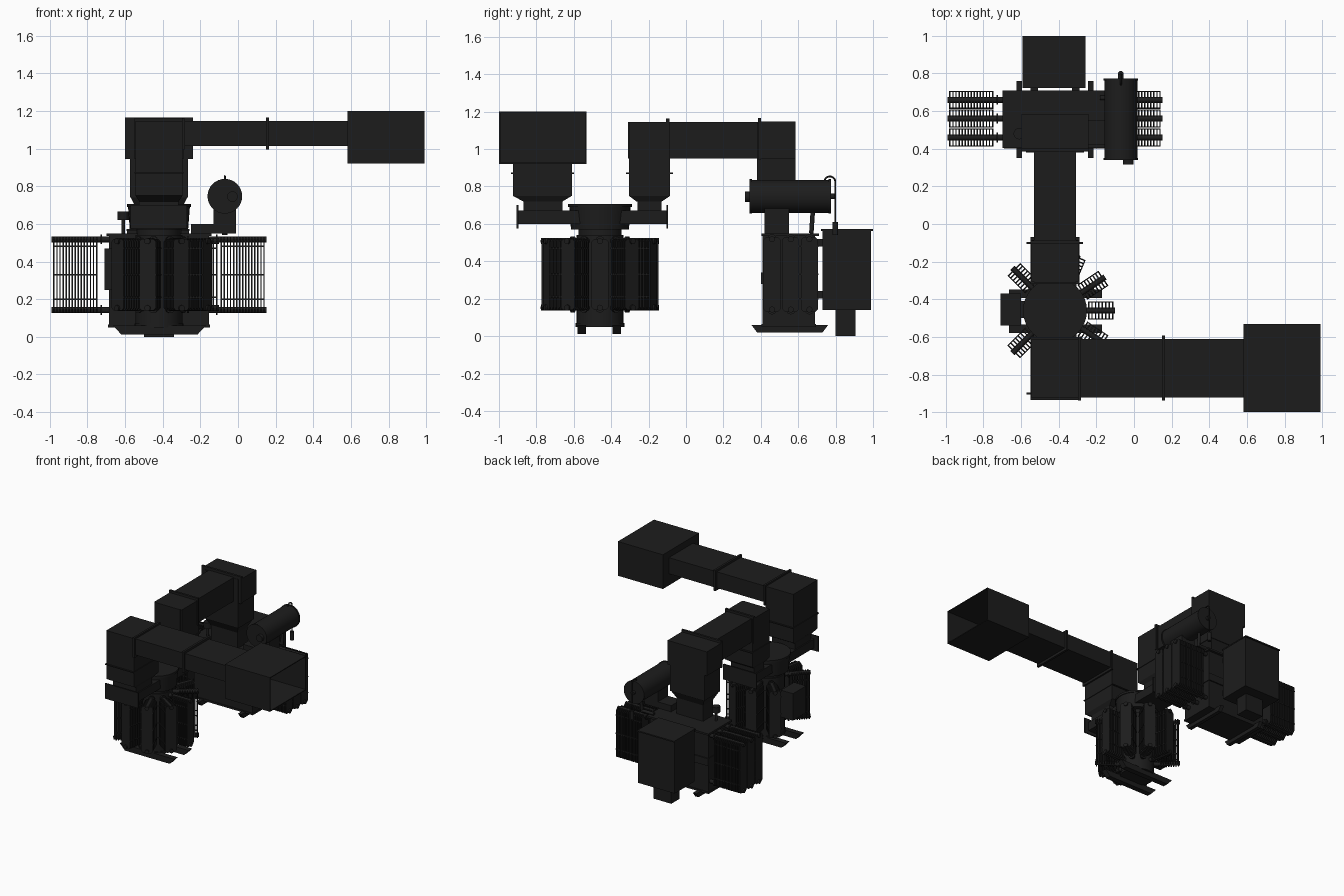
import bpy, bmesh, math
from mathutils import Matrix, Vector

if "Cube" in bpy.data.objects:
    bpy.data.objects.remove(bpy.data.objects["Cube"])

dark = bpy.data.materials.new("dark_paint")
dark.diffuse_color = (0.012, 0.012, 0.012, 1)
dark.use_nodes = True
dark.node_tree.nodes["Principled BSDF"].inputs["Base Color"].default_value = dark.diffuse_color
CX, FY, BY = -0.42, -0.46, 0.55   # shared x axis, front and back unit centres


def finish(name, bm, smooth=False):
    bmesh.ops.recalc_face_normals(bm, faces=bm.faces)
    me = bpy.data.meshes.new(name)
    bm.to_mesh(me)
    bm.free()
    me.materials.append(dark)
    ob = bpy.data.objects.new(name, me)
    bpy.context.collection.objects.link(ob)
    if smooth:
        bpy.context.view_layer.objects.active = ob
        ob.select_set(True)
        bpy.ops.object.shade_smooth_by_angle(angle=math.radians(35))
        ob.select_set(False)
    return ob


def add_box(bm, x, y, z, m=Matrix()):
    lo, hi = Vector((x[0], y[0], z[0])), Vector((x[1], y[1], z[1]))
    mat = m @ Matrix.Translation((lo + hi) / 2) @ Matrix.Diagonal((*(hi - lo), 1))
    bmesh.ops.create_cube(bm, size=1, matrix=mat)


def add_cyl(bm, p, q, r, r2=None, n=32, m=Matrix()):
    p, q = Vector(p), Vector(q)
    rot = (q - p).to_track_quat('Z', 'Y').to_matrix().to_4x4()
    bmesh.ops.create_cone(bm, cap_ends=True, segments=n, radius1=r, radius2=r if r2 is None else r2,
                          depth=(q - p).length, matrix=m @ Matrix.Translation((p + q) / 2) @ rot)


def boxes(name, *items):
    bm = bmesh.new()
    for it in items:
        add_box(bm, *it)
    return finish(name, bm)


def cyls(name, *items):
    bm = bmesh.new()
    for it in items:
        add_cyl(bm, *it)
    return finish(name, bm, True)


def add_prism(bm, pts, vec, m=Matrix()):
    f = bm.faces.new([bm.verts.new(m @ Vector(p)) for p in pts])
    new = bmesh.ops.extrude_face_region(bm, geom=[f])["geom"]
    v = (m.to_3x3() @ Vector(vec))
    bmesh.ops.translate(bm, vec=v, verts=[g for g in new if isinstance(g, bmesh.types.BMVert)])


def span(c, h):
    return (c - h, c + h)


def add_frustum(bm, a, b):
    # rectangular taper between two (x, y, z) sections
    rings = [[bm.verts.new((x, y, s[2])) for x, y in
              ((s[0][0], s[1][0]), (s[0][1], s[1][0]), (s[0][1], s[1][1]), (s[0][0], s[1][1]))] for s in (a, b)]
    bm.faces.new(rings[0])
    bm.faces.new(rings[1])
    for i in range(4):
        j = (i + 1) % 4
        bm.faces.new((rings[0][i], rings[0][j], rings[1][j], rings[1][i]))


def radiator(name, m, r_pipe, r0, r1, count, z0, z1, w=0.045):
    # fin stack along local +x with two header pipes and tie bars
    bm = bmesh.new()
    c, t = 0.014, 0.0075
    for i in range(count):
        x = r0 + (r1 - r0 - t) * i / (count - 1)
        pts = [(x, -w, z0 + c), (x, -w + c, z0), (x, w - c, z0), (x, w, z0 + c),
               (x, w, z1 - c), (x, w - c, z1), (x, -w + c, z1), (x, -w, z1 - c)]
        add_prism(bm, pts, (t, 0, 0), m)
    for z in (z0 + 0.012, z1 - 0.012):
        add_cyl(bm, (r_pipe, 0, z), (r1 + 0.01, 0, z), 0.016, n=16, m=m)
        add_cyl(bm, (r0 - 0.026, 0, z), (r0 - 0.016, 0, z), 0.026, n=16, m=m)
    for z in (z0 + 0.07, (z0 + z1) / 2, z1 - 0.05):
        for s in (-1, 1):
            add_box(bm, (r0, r1), span(s * w, 0.003), span(z, 0.004), m)
    finish(name, bm, True)


# ---- Back transformer: tank, lid, stiffeners ----
boxes("back_tank", (span(CX, 0.265), (0.41, 0.69), (0.05, 0.54)))
boxes("back_tank_lid", (span(CX, 0.28), (0.405, 0.71), (0.535, 0.55)))
boxes("back_tank_belts", *[(span(CX, 0.27), (0.402, 0.70), span(z, 0.03)) for z in (0.31,)],
      (span(CX, 0.27), (0.405, 0.695), (0.05, 0.065)))
for i, x in enumerate((-0.61, -0.23)):
    bm = bmesh.new()
    add_prism(bm, [(x - .015, .35, .06), (x - .015, .38, .02), (x - .015, .73, .02), (x - .015, .76, .06)], (.03, 0, 0))
    finish(f"back_skid_{i}", bm)

# back radiators, three per side
for s in (-1, 1):
    for i, y in enumerate((0.46, 0.56, 0.66)):
        m = Matrix.Translation((CX, y, 0)) @ Matrix.Rotation(math.pi if s < 0 else 0, 4, 'Z')
        radiator(f"back_radiator_{s}_{i}", m, 0.25, 0.328, 0.562, 15, 0.13, 0.53)

# control cabinet behind the tank
boxes("control_cabinet", (span(-0.425, 0.165), (0.73, 0.99), (0.14, 0.57)))
boxes("cabinet_roof", (span(-0.425, 0.168), (0.722, 1.0), (0.562, 0.572)))
boxes("cabinet_cable_box", (span(-0.42, 0.08), (0.80, 0.905), (0, 0.14)))
boxes("cabinet_mounts", *[((x - .02, x + .02), (0.69, 0.74), span(z, .02)) for x in (-.53, -.31) for z in (.22, .5)])

# conservator drum with supports, gauge and breather pipe
cyls("conservator", ((-.07, .35, .747), (-.07, .765, .747), .088),
     ((-.07, .34, .747), (-.07, .352, .747), .092), ((-.07, .762, .747), (-.07, .774, .747), .092))
boxes("conservator_support", ((-.13, -.01), (.42, .55), (.58, .70)), ((-.25, -.01), (.42, .55), (.55, .60)))
cyls("conservator_feed_pipe", ((-.07, .67, .55), (-.07, .68, .70), .012), ((-.18, .67, .56), (-.07, .67, .56), .012))
cyls("level_gauge", ((-.03, .315, .745), (-.03, .35, .745), .028))
cyls("drum_valve", ((-.07, .77, .747), (-.07, .795, .747), .015))
cu = bpy.data.curves.new("breather_pipe", 'CURVE')
cu.dimensions, cu.bevel_depth, cu.bevel_resolution = '3D', 0.005, 3
sp = cu.splines.new('POLY')
pts = [(.74, .80)] + [(.769 - .029 * math.cos(a), .825 + .029 * math.sin(a))
                      for a in [math.pi * k / 10 for k in range(11)]] + [(.798, .60)]
sp.points.add(len(pts) - 1)
for p, (y, z) in zip(sp.points, pts):
    p.co = (-.07, y, z, 1)
cu.materials.append(dark)
bpy.context.collection.objects.link(bpy.data.objects.new("breather_pipe", cu))
cyls("breather", ((-.07, .798, .54), (-.07, .798, .61), .015))
cyls("relief_valve", ((-.61, .48, .54), (-.61, .48, .63), .01), ((-.61, .48, .62), (-.61, .48, .667), .03))

# ---- Back duct: elbow over the tank, run to the front unit ----
bm = bmesh.new()
add_box(bm, span(CX, .155), (.38, .585), (.74, 1.14))
add_frustum(bm, (span(CX, .12), (.42, .55), .68), (span(CX, .155), (.38, .585), .75))
add_box(bm, span(CX, .12), (.42, .55), (.54, .68))
finish("back_elbow", bm)
boxes("back_elbow_hood", (span(CX, .178), (.395, .585), (.95, 1.147)))
boxes("back_duct", (span(CX, .112), (-.31, .40), (.95, 1.145)))
boxes("back_duct_flanges", *[(span(CX, .13), span(y, .009), (.945, 1.163)) for y in (-.097,)],
      (span(CX, .18), span(.393, .009), (.945, 1.165)))
bm = bmesh.new()
add_box(bm, span(CX, .125), (-.305, -.085), (.75, 1.145))
add_frustum(bm, (span(CX, .105), (-.265, -.13), .72), (span(CX, .125), (-.305, -.085), .75))
add_box(bm, span(CX, .105), (-.26, -.13), (.66, .72))
add_box(bm, span(CX, .13), (-.32, -.07), (.868, .876))
finish("back_duct_drop", bm)

# ---- Front transformer: round tank, turret, terminal box ----
cyls("front_tank", ((CX, FY, .06), (CX, FY, .54), .125), ((CX, FY, .05), (CX, FY, .07), .13),
     ((CX, FY, .535), (CX, FY, .60), .115))
cyls("front_turret", ((CX, FY, .57), (CX, FY, .70), .155, .165), ((CX, FY, .69), (CX, FY, .707), .17))
boxes("front_terminal_box", (span(CX, .115), (-.90, -.10), (.60, .672)))
boxes("terminal_end_flanges", *[(span(CX, .15), span(y, .005), (.575, .70)) for y in (-.90, -.10)])
boxes("front_control_box", ((-.71, -.60), (-.54, -.37), (.25, .47)), ((-.61, -.52), (-.50, -.41), (.29, .43)))
for i, y in enumerate((-.557, -.37)):
    bm = bmesh.new()
    yy = y - .022
    add_prism(bm, [(-.665, yy, .06), (-.655, yy, .05), (-.62, yy, .012), (-.215, yy, .012), (-.18, yy, .05), (-.17, yy, .06)], (0, .044, 0))
    finish(f"front_skid_{i}", bm)

# radial radiators, gap left for the control box
for i in range(-4, 5):
    m = Matrix.Translation((CX, FY, 0)) @ Matrix.Rotation(math.radians(33.75 * i), 4, 'Z')
    radiator(f"front_radiator_{i + 4}", m, 0.11, 0.175, 0.31, 8, 0.14, 0.52)

# ---- Front duct: riser, run along x, open hood ----
bm = bmesh.new()
add_box(bm, span(CX, .125), (-.925, -.61), (.75, 1.147))
add_frustum(bm, (span(CX, .105), (-.87, -.66), .72), (span(CX, .125), (-.925, -.61), .75))
add_box(bm, span(CX, .105), (-.87, -.66), (.66, .72))
add_box(bm, span(CX, .13), (-.935, -.60), (.868, .876))
finish("front_riser", bm)
boxes("front_duct", ((-.30, .59), (-.922, -.61), (1.015, 1.147)))
boxes("front_duct_flanges", (span(.157, .009), (-.937, -.592), (.995, 1.165)),
      (span(-.29, .008), (-.937, -.598), (.995, 1.16)))
boxes("open_hood", ((.582, .59), (-1, -.532), (.92, 1.2)),
      ((.59, .99), (-1, -.532), (1.193, 1.2)), ((.59, .99), (-1, -.532), (.92, .927)),
      ((.59, .99), (-1, -.993), (.927, 1.193)), ((.59, .99), (-.539, -.532), (.927, 1.193)))
